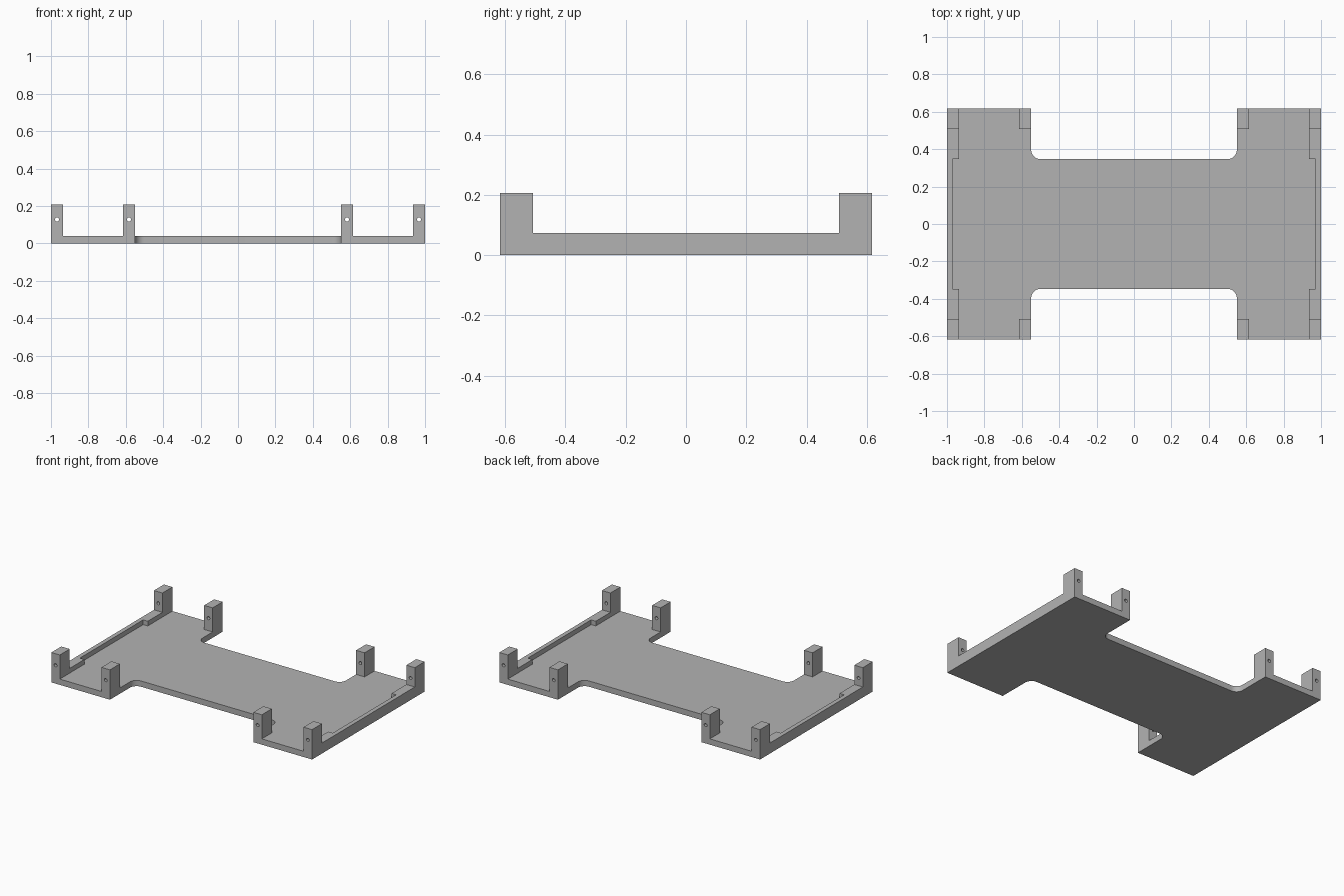
import bpy, bmesh, math

cube = bpy.data.objects.get("Cube")
if cube:
    bpy.data.objects.remove(cube, do_unlink=True)

HX, HY = 1.0, 0.617            # half length and half width
NECK_X, NECK_Y = 0.55, 0.347   # inner corner of the side cut-outs
FILLET = 0.05
PLATE_Z, RAIL_Z, POST_Z = 0.04, 0.073, 0.207
POST_W, POST_Y = 0.065, 0.508
HOLE_Z, HOLE_R = 0.127, 0.011

grey = bpy.data.materials.new("plain_grey")
grey.use_nodes = True
colour = (0.45, 0.45, 0.45, 1)
grey.diffuse_color = colour
grey.node_tree.nodes["Principled BSDF"].inputs["Base Color"].default_value = colour


def make(name, bm):
    bmesh.ops.recalc_face_normals(bm, faces=bm.faces)
    mesh = bpy.data.meshes.new(name)
    bm.to_mesh(mesh)
    bm.free()
    mesh.materials.append(grey)
    obj = bpy.data.objects.new(name, mesh)
    bpy.context.collection.objects.link(obj)
    return obj


def box(name, x0, x1, y0, y1, z0, z1):
    bm = bmesh.new()
    bmesh.ops.create_cube(bm, size=1)
    for v in bm.verts:
        v.co = (x1 if v.co.x > 0 else x0, y1 if v.co.y > 0 else y0, z1 if v.co.z > 0 else z0)
    return make(name, bm)


def combine(target, tool, operation):
    mod = target.modifiers.new("combine", "BOOLEAN")
    mod.operation, mod.solver, mod.object = operation, "EXACT", tool
    bpy.ops.object.select_all(action="DESELECT")
    bpy.context.view_layer.objects.active = target
    target.select_set(True)
    bpy.ops.object.modifier_apply(modifier=mod.name)
    bpy.data.objects.remove(tool, do_unlink=True)


# Base plate: one quarter of the outline, mirrored round the four quadrants
quarter = [(HX, HY), (NECK_X, HY)]
for i in range(9):
    a = math.pi / 2 * i / 8
    quarter.append((NECK_X - FILLET + FILLET * math.cos(a), NECK_Y + FILLET - FILLET * math.sin(a)))
outline = list(quarter)
outline += [(-x, y) for x, y in reversed(quarter)]
outline += [(-x, -y) for x, y in quarter]
outline += [(x, -y) for x, y in reversed(quarter)]
bm = bmesh.new()
face = bm.faces.new([bm.verts.new((x, y, 0)) for x, y in outline])
top = bmesh.ops.extrude_face_region(bm, geom=[face])["geom"]
for v in top:
    if isinstance(v, bmesh.types.BMVert):
        v.co.z = PLATE_Z
tray = make("tray", bm)


def span(a, b, side):
    return sorted((a * side, b * side))


# End rails, thicker at the corners, and the upright posts
low = PLATE_Z / 2
for sx in (-1, 1):
    combine(tray, box("end_rail", *span(HX - 0.03, HX, sx), -HY, HY, low, RAIL_Z), "UNION")
    for sy in (-1, 1):
        combine(tray, box("corner_rail", *span(HX - POST_W, HX, sx), *span(NECK_Y, HY, sy), low, RAIL_Z), "UNION")
        for x in (NECK_X, HX - POST_W):
            combine(tray, box("post", *span(x, x + POST_W, sx), *span(POST_Y, HY, sy), low, POST_Z), "UNION")

# Screw holes bored through the posts from front to back
for sx in (-1, 1):
    for x in (NECK_X, HX - POST_W):
        bm = bmesh.new()
        bmesh.ops.create_cone(bm, cap_ends=True, segments=20, radius1=HOLE_R, radius2=HOLE_R, depth=2)
        for v in bm.verts:
            v.co = (v.co.x + sx * (x + POST_W / 2), v.co.z, v.co.y + HOLE_Z)
        combine(tray, make("hole_cutter", bm), "DIFFERENCE")

# Merge flat areas and smooth only the curved ones
bm = bmesh.new()
bm.from_mesh(tray.data)
bmesh.ops.remove_doubles(bm, verts=bm.verts, dist=0.0001)
bmesh.ops.dissolve_limit(bm, angle_limit=0.01, verts=bm.verts, edges=bm.edges)
bm.to_mesh(tray.data)
bm.free()
bpy.ops.object.select_all(action="DESELECT")
tray.select_set(True)
bpy.context.view_layer.objects.active = tray
bpy.ops.object.shade_smooth_by_angle(angle=math.radians(30))
